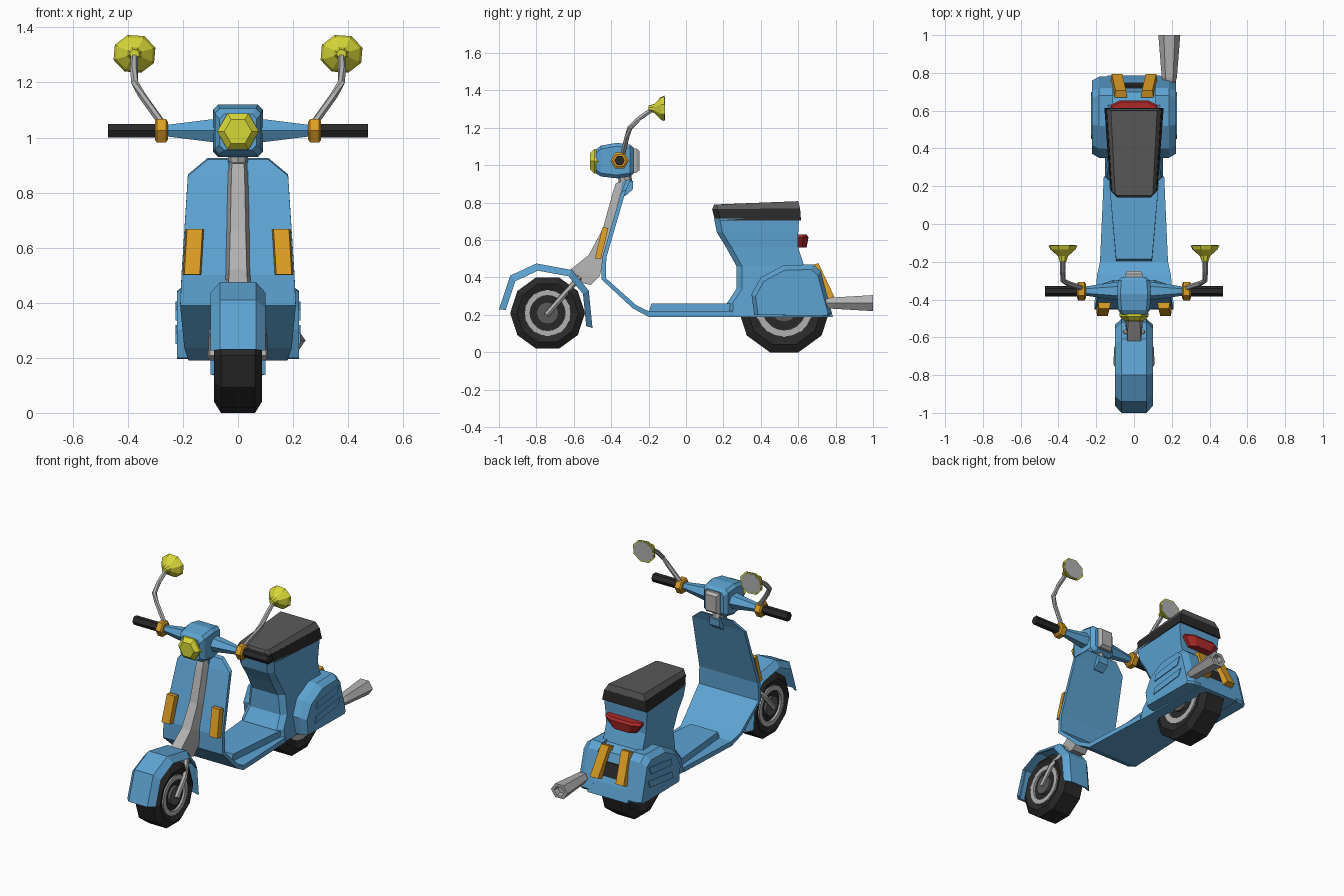
import bpy, bmesh, math
from mathutils import Vector

if "Cube" in bpy.data.objects:
    bpy.data.objects.remove(bpy.data.objects["Cube"])


def material(name, rgb):
    m = bpy.data.materials.new(name)
    m.diffuse_color = (*rgb, 1)
    m.use_nodes = True
    m.node_tree.nodes["Principled BSDF"].inputs["Base Color"].default_value = m.diffuse_color
    return m


BLUE = material("sky_blue", (0.11, 0.37, 0.65))
YELLOW = material("yellow", (0.68, 0.68, 0.04))
ORANGE = material("orange", (0.72, 0.34, 0.018))
RED = material("red", (0.42, 0.022, 0.022))
BLACK = material("black", (0.022, 0.022, 0.022))
DARK = material("dark_grey", (0.10, 0.10, 0.10))
GREY = material("light_grey", (0.44, 0.44, 0.44))


def loft(name, rings, mat, closed=False):
    """Skin a list of equal vertex rings; cap the ends unless closed."""
    bm = bmesh.new()
    vs = [[bm.verts.new(p) for p in r] for r in rings]
    n = len(rings[0])
    pairs = list(zip(vs, vs[1:])) + ([(vs[-1], vs[0])] if closed else [])
    for a, b in pairs:
        for i in range(n):
            j = (i + 1) % n
            bm.faces.new((a[i], a[j], b[j], b[i]))
    if not closed:
        bm.faces.new(vs[0])
        bm.faces.new(vs[-1])
    bmesh.ops.recalc_face_normals(bm, faces=bm.faces)
    me = bpy.data.meshes.new(name)
    bm.to_mesh(me)
    bm.free()
    me.materials.append(mat)
    ob = bpy.data.objects.new(name, me)
    bpy.context.collection.objects.link(ob)
    return ob


def lathe(name, axis, c, prof, n, mat, closed=False, phase=0.0, sz=1.0):
    """Rings (offset along axis, radius) around c; axis 'X' or 'Y'."""
    rings = []
    for o, r in prof:
        ring = []
        for i in range(n):
            a = phase + 2 * math.pi * i / n
            u, v = r * math.cos(a), r * math.sin(a) * sz
            d = (o, u, v) if axis == 'X' else (u, o, v)
            ring.append(Vector(c) + Vector(d))
        rings.append(ring)
    return loft(name, rings, mat, closed)


def tube(name, pts, r, mat, n=6):
    pts = [Vector(p) for p in pts]
    rings = []
    for i, p in enumerate(pts):
        t = pts[min(i + 1, len(pts) - 1)] - pts[max(i - 1, 0)]
        q = t.to_track_quat('Z', 'Y')
        rings.append([p + q @ Vector((r * math.cos(2 * math.pi * k / n),
                                      r * math.sin(2 * math.pi * k / n), 0)) for k in range(n)])
    return loft(name, rings, mat)


def hsec(yf, yb, wf, wb, zf, zb=None, c=0.03):
    """Horizontal section: chamfered front corners, square back."""
    zb = zf if zb is None else zb
    h = [(wf - c, yf, zf), (wf, yf + c, zf), (wb, yb, zb)]
    return h + [(-x, y, z) for x, y, z in reversed(h)]


def slab(name, x0, x1, w, p0, p1, n, mat):
    """Bar from (x0,p0) to (x1,p1), thickened by n in the yz plane."""
    def end(x, p):
        a, b = (p[0], p[1]), (p[0] + n[0], p[1] + n[1])
        return [(x - w, *a), (x + w, *a), (x + w * .85, *b), (x - w * .85, *b)]
    return loft(name, [end(x0, p0), end(x1, p1)], mat)


# Wheels: ten-sided tyre, rim ring, recessed disc and hub
for name, y, z, R in (("front", -0.74, 0.21, 0.2), ("rear", 0.525, 0.235, 0.247)):
    c = (0, y, z)
    ph = math.pi / 2 + math.pi / 10
    lathe(name + "_tyre", 'X', c, [(-.07, .6 * R), (-.088, .82 * R), (-.062, R), (.062, R),
                                   (.088, .82 * R), (.07, .6 * R)], 10, BLACK, True, ph)
    lathe(name + "_rim", 'X', c, [(-.082, .47 * R), (-.082, .62 * R), (.082, .62 * R),
                                  (.082, .47 * R)], 20, GREY, True)
    lathe(name + "_disc", 'X', c, [(-.068, .48 * R), (.068, .48 * R)], 20, BLACK)
    lathe(name + "_hub", 'X', c, [(-.085, .3 * R), (.085, .3 * R)], 12, DARK)

# Front mudguard: chamfered hollow section swept over the wheel
arc = [(-1.0, .23), (-.94, .41), (-.8, .475), (-.61, .44), (-.52, .33), (-.5, .13)]
rings = []
for y, z in arc:
    half = [(.1, .86), (.065, 1.0)]
    sec = half + [(-x, s) for x, s in reversed(half)]
    sec += [(-.085, .86), (-.055, .93), (.055, .93), (.085, .86)]
    rings.append([(x, -.74 + (y + .74) * s, .2 + (z - .2) * s) for x, s in sec])
loft("front_mudguard", rings, BLUE)

# Steering column cover in front of the leg shield (front point, back point, widths)
cols = [((-.375, .905), (-.33, .915), .022, .033), ((-.39, .86), (-.345, .87), .024, .036),
        ((-.445, .66), (-.40, .66), .028, .042), ((-.52, .52), (-.44, .5), .032, .046),
        ((-.62, .44), (-.46, .41), .036, .048), ((-.60, .38), (-.51, .36), .036, .048)]
loft("column_cover", [[(-wf, *f), (wf, *f), (wb, *b), (-wb, *b)] for f, b, wf, wb in cols], GREY)

# Leg shield and floor in one bent plate
plate = [(-.32, .92, .11, 0), (-.345, .86, .182, 0), (-.45, .5, .205, 0), (-.452, .39, .21, 0),
         (-.285, .235, .195, 0), (-.2, .19, .18, 1), (.25, .19, .16, 1)]
rings = []
for i, (y, z, w, flat) in enumerate(plate):
    dy, dz = ((0, .03) if flat else (.018, .018) if i == 4 else (.024, .006))
    rings.append([(-w, y, z), (w, y, z), (w, y + dy, z + dz), (-w, y + dy, z + dz)])
loft("leg_shield_and_floor", rings, BLUE)

# Raised floor centre
loft("floor_tunnel", [[(-w, y, .21), (w, y, .21), (w, y + d, .262), (-w, y + d, .262)]
                      for y, w, d in ((-.2, .095, .015), (.26, .135, 0))], BLUE)

# Main body under the seat
body = [(.15, .605, .125, .15, .715), (.165, .6, .12, .145, .64), (.215, .6, .115, .138, .56),
        (.27, .632, .12, .138, .46), (.27, .70, .125, .14, .435), (.27, .735, .135, .14, .34),
        (.22, .765, .145, .14, .265), (.22, .785, .155, .14, .19)]
loft("main_body", [hsec(*s) for s in body], BLUE)

# Seat: black base and grey cushion
loft("seat_base", [hsec(.155, .615, .125, .157, .705),
                   hsec(.14, .61, .118, .145, .765, .77)], BLACK)
loft("seat_cushion", [hsec(.14, .61, .117, .144, .764, .769),
                      hsec(.15, .6, .1, .122, .79, .808, .012)], DARK)

# Tail light
loft("tail_light", [[(w, .58, z), (w, yb - .025, z), (w * .6, yb, z), (-w * .6, yb, z),
                     (-w, yb - .025, z), (-w, .58, z)]
                    for z, w, yb in ((.63, .12, .645), (.615, .125, .655), (.56, .085, .645))], RED)

# Headset: octagonal sections from front to back
rings = []
for y, w, z0, z1 in ((-.48, .068, .955, 1.085), (-.455, .084, .94, 1.105), (-.37, .09, .93, 1.12),
                     (-.30, .085, .94, 1.11), (-.28, .065, .955, 1.095)):
    c = .018
    rings.append([(-w + c, y, z0), (w - c, y, z0), (w, y, z0 + c), (w, y, z1 - c),
                  (w - c, y, z1), (-w + c, y, z1), (-w, y, z1 - c), (-w, y, z0 + c)])
loft("headset", rings, BLUE)
lathe("headlight", 'Y', (0, -.47, 1.022), [(0, .076), (-.02, .076), (-.043, .05)], 6, YELLOW)
loft("dash_panel", [[(-w, y, z0), (w, y, z0), (w, y, z1), (-w, y, z1)] for y, w, z0, z1 in
                    ((-.29, .046, .96, 1.09), (-.265, .046, .96, 1.09), (-.248, .036, .975, 1.075))], GREY)

# Neck and bag hook
tube("neck", [(0, -.32, .89), (0, -.33, .95)], .036, GREY, 8)
loft("bag_hook", [[(-.035, y0, z), (.035, y0, z), (.035, y1, z), (-.035, y1, z)]
                  for z, y0, y1 in ((.835, -.345, -.325), (.87, -.35, -.285), (.915, -.34, -.282))], BLUE)

# Exhaust with hollow end
lathe("exhaust", 'Y', (.187, 0, .263), [(.70, .02), (.745, .03), (.775, .04), (1.0, .058),
                                        (1.0, .036), (.97, .03)], 6, GREY, sz=.85)

# Paired parts
cowl = [(.365, .2), (.35, .31), (.40, .40), (.52, .465), (.68, .47), (.72, .435), (.78, .21), (.77, .195)]
for s, side in ((1, "right"), (-1, "left")):
    # Side cowl with two ribs
    loft(side + "_cowl", [[(s * x, .57 + (y - .57) * k, .2 + (z - .2) * k) for y, z in cowl]
                          for x, k in ((.11, 1), (.185, 1), (.222, .9))], BLUE)
    for i, rib in enumerate(([(.47, .375), (.69, .405), (.67, .355), (.46, .335)],
                             [(.46, .29), (.70, .32), (.68, .275), (.45, .25)])):
        loft(f"{side}_cowl_rib_{i + 1}", [[(s * x, *p) for p in rib] for x in (.215, .227)], BLUE)
    # Indicator bars
    slab(side + "_front_indicator", s * .157, s * .167, .033, (-.415, .665), (-.455, .5), (-.032, .003), ORANGE)
    slab(side + "_rear_indicator", s * .07, s * .09, .033, (.67, .465), (.755, .285), (.038, .012), ORANGE)
    # Fork leg
    tube(side + "_fork_leg", [(s * .093, -.745, .2), (s * .09, -.66, .30), (s * .04, -.57, .40)], .016, GREY)
    # Handlebar, collar and grip
    bar = (0, -.355, 1.025)
    lathe(side + "_handlebar", 'X', bar, [(s * .07, .05), (s * .1, .047), (s * .26, .024)], 6, BLUE)
    lathe(side + "_collar", 'X', bar, [(s * .255, .038), (s * .262, .049), (s * .295, .049),
                                       (s * .302, .038)], 6, ORANGE)
    lathe(side + "_grip", 'X', bar, [(s * .29, .028), (s * .472, .028)], 6, BLACK)
    # Mirror stalk, shell and glass
    tube(side + "_mirror_stalk", [(s * .275, -.34, 1.05), (s * .35, -.315, 1.155), (s * .375, -.30, 1.2),
                                  (s * .378, -.25, 1.25), (s * .376, -.185, 1.295)], .014, GREY)
    m = (s * .376, 0, 1.304)
    lathe(side + "_mirror_shell", 'Y', m, [(-.2, .018), (-.17, .028), (-.135, .07), (-.115, .08)],
          8, YELLOW, phase=math.pi / 10, sz=.9)
    lathe(side + "_mirror_glass", 'Y', m, [(-.118, .071), (-.112, .071)], 8, GREY, phase=math.pi / 10, sz=.9)
